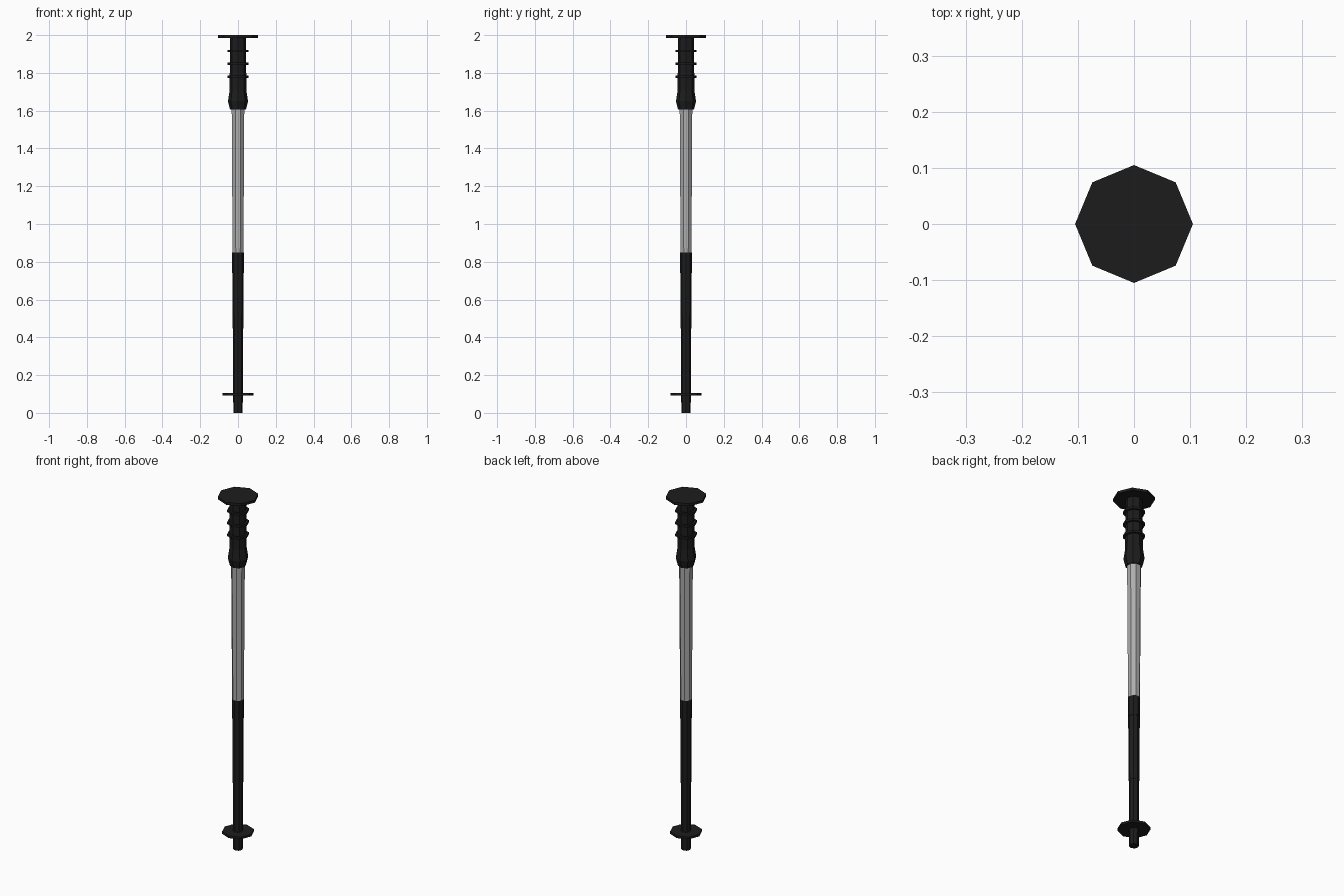
import bpy, bmesh
from math import cos, sin, tau

if "Cube" in bpy.data.objects:
    bpy.data.objects.remove(bpy.data.objects["Cube"])

SIDES = 8

def material(name, rgb):
    m = bpy.data.materials.new(name)
    m.diffuse_color = (*rgb, 1)
    m.use_nodes = True
    m.node_tree.nodes["Principled BSDF"].inputs["Base Color"].default_value = m.diffuse_color
    return m

black = material("black_rubber", (0.012, 0.012, 0.012))
silver = material("silver_metal", (0.42, 0.42, 0.42))

def lathe(name, profile, mat, turn=0.0):
    """Capped octagonal solid from (radius, z) pairs, bottom to top."""
    bm = bmesh.new()
    rings = [[bm.verts.new((r * cos(tau * (i + turn) / SIDES),
                            r * sin(tau * (i + turn) / SIDES), z))
              for i in range(SIDES)] for r, z in profile]
    for a, b in zip(rings, rings[1:]):
        for i in range(SIDES):
            j = (i + 1) % SIDES
            bm.faces.new((a[i], a[j], b[j], b[i]))
    bm.faces.new(rings[0][::-1])
    bm.faces.new(rings[-1])
    me = bpy.data.meshes.new(name)
    bm.to_mesh(me)
    bm.free()
    me.materials.append(mat)
    ob = bpy.data.objects.new(name, me)
    bpy.context.collection.objects.link(ob)
    return ob

def disc(name, radius, z, thick):
    return lathe(name, [(radius, z - thick / 2), (radius, z + thick / 2)], black)

# Telescoping pole, tip to grip
lathe("lower_shaft", [(0.025, 0), (0.026, 0.38)], black)
lathe("middle_shaft", [(0.0275, 0.375), (0.029, 0.74)], black)
lathe("shaft_collar", [(0.031, 0.74), (0.031, 0.85)], black)
lathe("upper_shaft", [(0.031, 0.85), (0.036, 1.61)], silver, 0.5)

# Handle with flared base, finger rings and flat top
lathe("grip", [(0.042, 1.605), (0.053, 1.65), (0.044, 1.71), (0.043, 1.99)], black)
for k in range(3):
    disc(f"grip_ring_{k + 1}", 0.056, 1.78 + 0.068 * k, 0.012)
disc("top_plate", 0.105, 1.993, 0.014)

# Basket near the tip
disc("basket", 0.083, 0.098, 0.012)
